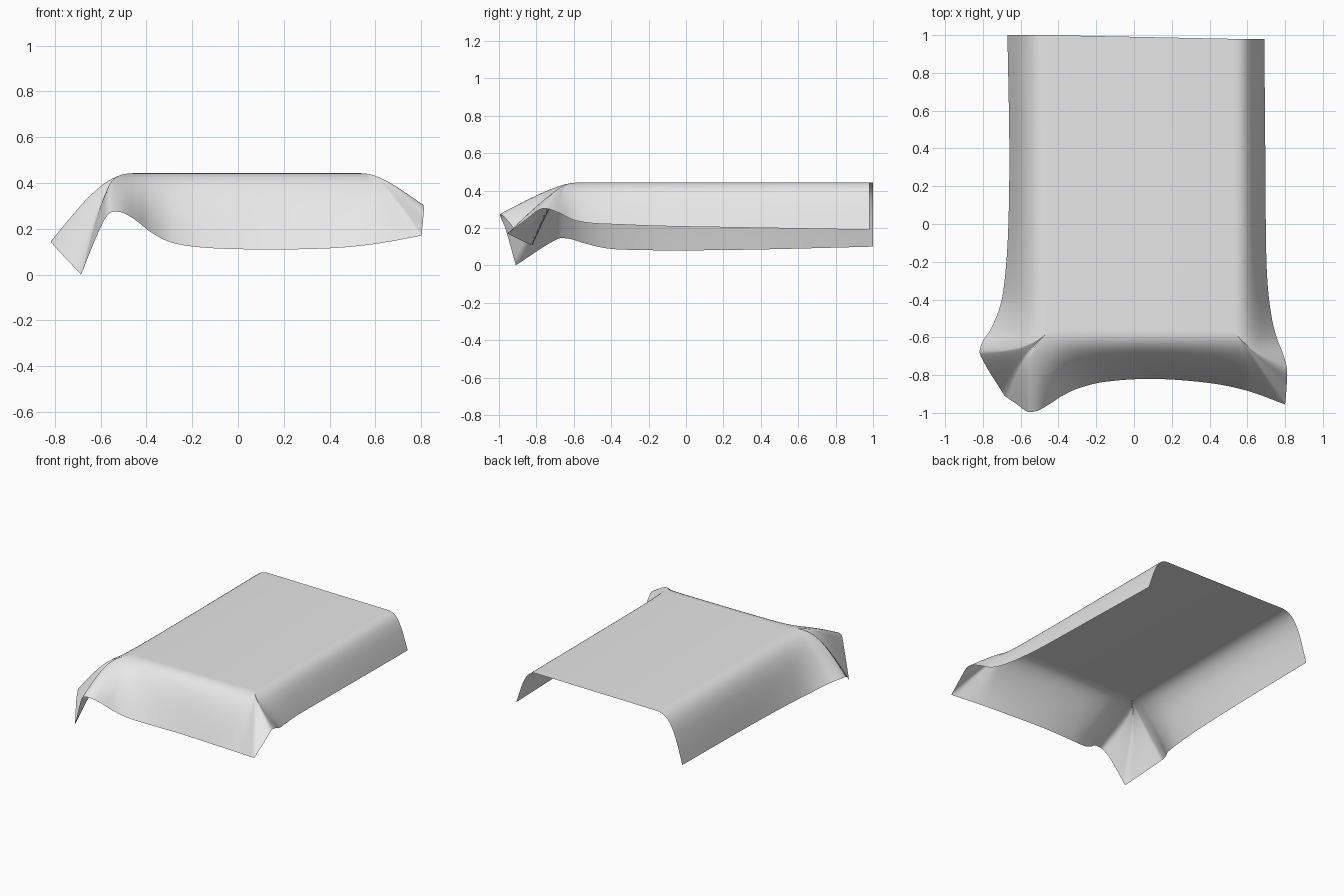
import bpy
import bmesh
from mathutils import Vector

cube = bpy.data.objects.get("Cube")
if cube:
    bpy.data.objects.remove(cube, do_unlink=True)

TOP = 0.443
STEPS = 6     # hem samples between two control points
ROWS = 14     # rows from the flat top down to the hem

# Hem of the cloth, split at its two free corner tips
left_hem = [(-.67, 1, .1), (-.66, .4, .085), (-.665, 0, .08), (-.68, -.25, .082),
            (-.705, -.42, .09), (-.755, -.55, .12), (-.805, -.63, .143),
            (-.815, -.69, .14), (-.685, -.91, 0)]
front_hem = [(-.685, -.91, 0), (-.605, -.965, .195), (-.56, -.995, .268),
             (-.51, -.988, .272), (-.45, -.955, .24), (-.38, -.91, .185),
             (-.29, -.868, .14), (-.15, -.835, .118), (.1, -.82, .11),
             (.4, -.842, .115), (.6, -.883, .134), (.8, -.955, .17)]
right_hem = [(.8, -.955, .17), (.808, -.86, .24), (.81, -.77, .303),
             (.79, -.69, .285), (.755, -.6, .242), (.73, -.5, .225),
             (.71, -.35, .218), (.7, -.15, .21), (.695, .4, .2), (.69, .98, .19)]


def spline(points):
    """Smooth curve through the points, keeping both ends sharp."""
    p = [Vector(q) for q in points]
    p = [p[0] * 2 - p[1]] + p + [p[-1] * 2 - p[-2]]
    out = []
    for a, b, c, d in zip(p, p[1:], p[2:], p[3:]):
        # Tangents scaled by spacing so uneven points do not overshoot
        gap = (c - b).length
        tb = (c - a) * gap / ((c - b).length + (b - a).length)
        tc = (d - b) * gap / ((d - c).length + (c - b).length)
        for i in range(STEPS):
            t = i / STEPS
            s = t * t * (3 - 2 * t)
            out.append(b.lerp(c, s) + tb * t * (1 - t) ** 2 - tc * t * t * (1 - t))
    return out + [p[-2]]


def clamped(h, x_min, x_max, y_min):
    """Nearest point on the supporting top rectangle."""
    return Vector((min(max(h.x, x_min), x_max), max(h.y, y_min), TOP))


def drape(h):
    """Column of points rolling over the edge and hanging to the hem."""
    start = clamped(h, -.45, .53, -.57)
    edge = clamped(h, -.575, .61, -.67)
    hang = edge.lerp(h, .33)
    for i in range(ROWS + 1):
        t = i / ROWS
        k = 1 - t
        yield start * k**3 + edge * 3 * k * k * t + hang * 3 * k * t * t + h * t**3


hem = spline(left_hem) + spline(front_hem)[1:] + spline(right_hem)[1:]

# Draped sides and corner flaps
bm = bmesh.new()
columns = [[bm.verts.new(p) for p in drape(h)] for h in hem]
for a, b in zip(columns, columns[1:]):
    for i in range(ROWS):
        bm.faces.new((a[i], a[i + 1], b[i + 1], b[i]))

# Flat top
bm.faces.new([c[0] for c in columns])
bmesh.ops.remove_doubles(bm, verts=bm.verts, dist=0.0005)
bmesh.ops.recalc_face_normals(bm, faces=bm.faces)
if max(bm.faces, key=lambda f: f.calc_area()).normal.z < 0:
    bmesh.ops.reverse_faces(bm, faces=bm.faces)

mesh = bpy.data.meshes.new("draped_cloth")
bm.to_mesh(mesh)
bm.free()
cloth = bpy.data.objects.new("draped_cloth", mesh)
bpy.context.collection.objects.link(cloth)

# Plain cloth colour
grey = bpy.data.materials.new("light_grey_cloth")
grey.use_nodes = True
colour = (.8, .8, .8, 1)
grey.diffuse_color = colour
grey.node_tree.nodes["Principled BSDF"].inputs["Base Color"].default_value = colour
mesh.materials.append(grey)

bpy.ops.object.select_all(action='DESELECT')
cloth.select_set(True)
bpy.context.view_layer.objects.active = cloth
bpy.ops.object.shade_smooth()
